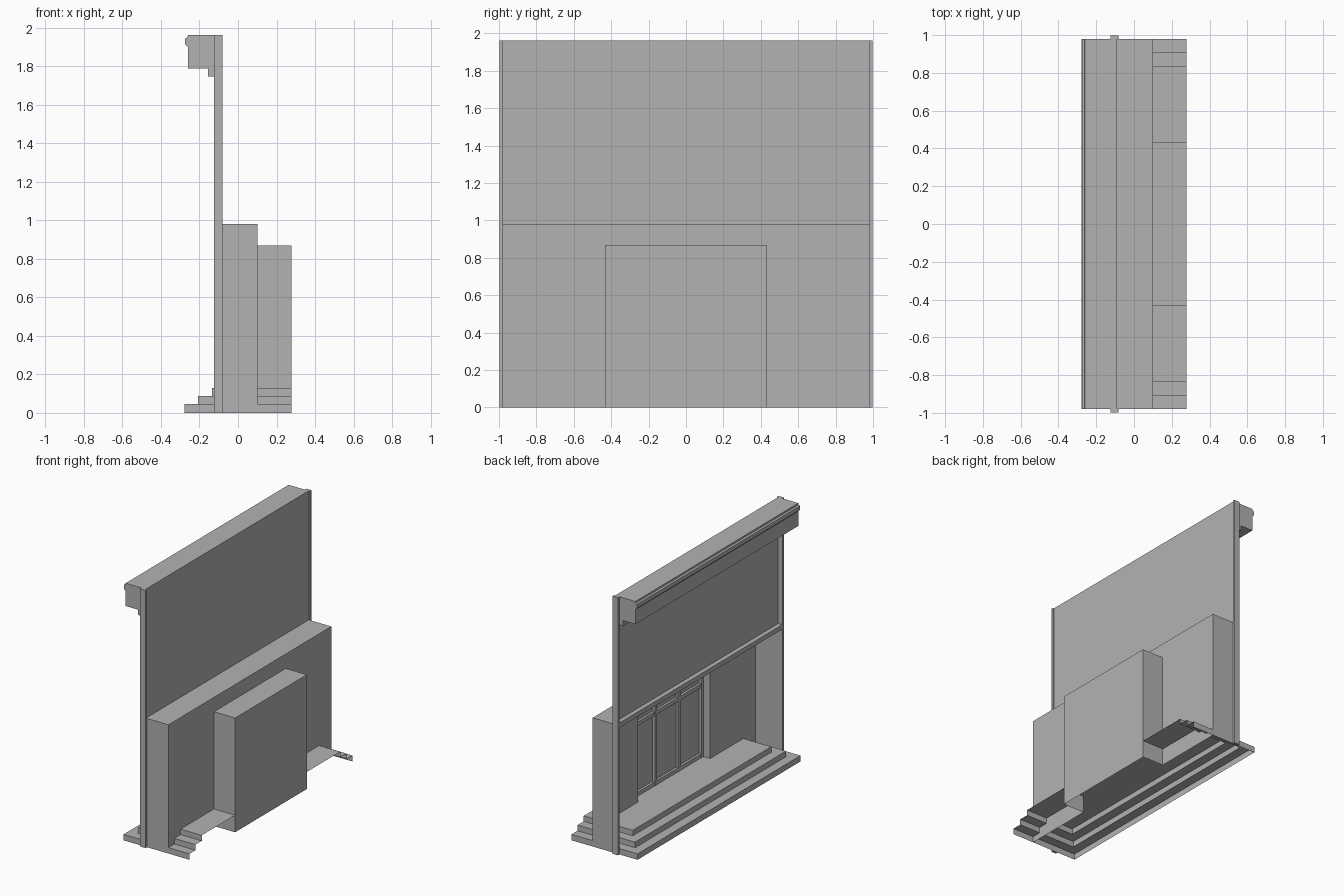
import bpy, bmesh

cube = bpy.data.objects.get("Cube")
if cube:
    bpy.data.objects.remove(cube, do_unlink=True)

grey = bpy.data.materials.new("plain grey")
grey.use_nodes = True
colour = (0.448, 0.448, 0.448, 1)
grey.diffuse_color = colour
grey.node_tree.nodes["Principled BSDF"].inputs["Base Color"].default_value = colour


def finish(name, bm, closed=True):
    if closed:
        bmesh.ops.recalc_face_normals(bm, faces=bm.faces)
    mesh = bpy.data.meshes.new(name)
    bm.to_mesh(mesh)
    bm.free()
    mesh.materials.append(grey)
    obj = bpy.data.objects.new(name, mesh)
    bpy.context.collection.objects.link(obj)
    return obj


def box(name, xs, ys, zs, open_sides=()):
    """Box between limits; open_sides lists (axis, sign) of faces left out."""
    bm = bmesh.new()
    bmesh.ops.create_cube(bm, size=1)
    bm.normal_update()
    gone = [f for f in bm.faces
            if any(f.normal[a] * s > 0.5 for a, s in open_sides)]
    bmesh.ops.delete(bm, geom=gone, context="FACES")
    for v in bm.verts:
        for a, (lo, hi) in enumerate((xs, ys, zs)):
            v.co[a] = lo if v.co[a] < 0 else hi
    return finish(name, bm, closed=False)


def sheet(name, x, ys, zs):
    """Flat upright panel facing along x."""
    bm = bmesh.new()
    corners = [(ys[0], zs[0]), (ys[1], zs[0]), (ys[1], zs[1]), (ys[0], zs[1])]
    bm.faces.new([bm.verts.new((x, y, z)) for y, z in corners])
    return finish(name, bm, closed=False)


def extrude_profile(name, profile, y):
    """Solid with an (x, z) section running from -y to y."""
    bm = bmesh.new()
    face = bm.faces.new([bm.verts.new((px, -y, pz)) for px, pz in profile])
    ext = bmesh.ops.extrude_face_region(bm, geom=[face])
    for v in ext["geom"]:
        if isinstance(v, bmesh.types.BMVert):
            v.co.y = y
    return finish(name, bm)


FRONT, WALL, BACK, REAR = -0.125, -0.09, 0.10, 0.278
HALF, BAY = 0.98, 0.432
TOP, FLOOR, BAY_TOP, BOX_TOP = 1.962, 0.13, 0.87, 0.98

# Hollow steps wrapping three sides, open at the rear and below
bm = bmesh.new()
rings, z = [], 0
for x, y, rise in ((-0.278, 0.98, 0.045), (-0.207, 0.908, 0.088), (-0.135, 0.833, FLOOR)):
    for level in (z, rise):
        outline = [(REAR, -y), (x, -y), (x, y), (REAR, y)]
        rings.append([bm.verts.new((px, py, level)) for px, py in outline])
    z = rise
for low, high in zip(rings, rings[1:]):
    for i in range(3):
        bm.faces.new((low[i + 1], low[i], high[i], high[i + 1]))
bm.faces.new(rings[-1][::-1])
finish("steps", bm)

# Upper wall, side posts and the ledge across the shop opening
sheet("upper_wall", WALL, (-HALF, HALF), (BOX_TOP, TOP))
for side, name in ((1, "left_post"), (-1, "right_post")):
    box(name, (FRONT, -0.081), sorted((side * HALF, side * 0.998)), (0, TOP))
box("ledge", (FRONT, WALL), (-HALF, HALF), (0.965, 1.0))

# Cornice along the top
extrude_profile("cornice", [
    (WALL, TOP), (-0.26, TOP), (-0.262, 1.95), (-0.275, 1.945),
    (-0.275, 1.915), (-0.26, 1.9), (-0.26, 1.788), (-0.155, 1.788),
    (-0.155, 1.748), (WALL, 1.748)], HALF)

# Recessed porch shell, its back wall left open at the bay
box("porch_shell", (WALL, BACK), (-HALF, HALF), (0, BOX_TOP),
    [(0, -1), (0, 1), (2, -1)])
for side, name in ((1, "left_back_wall"), (-1, "right_back_wall")):
    sheet(name, BACK, sorted((side * BAY, side * HALF)), (0, BOX_TOP))
sheet("wall_over_bay", BACK, (-BAY, BAY), (BAY_TOP, BOX_TOP))

# Projecting rear bay
box("rear_bay", (BACK, REAR), (-BAY, BAY), (0, BAY_TOP), [(0, -1), (2, -1)])

# Glazing inside the bay: pane, uprights and rails
GLASS, BAR = 0.175, 0.026
sheet("window_pane", GLASS, (-BAY, BAY), (FLOOR, BAY_TOP))
for i in range(4):
    y = (-1 + 2 * i / 3) * (BAY - BAR / 2)
    box(f"window_upright_{i + 1}", (GLASS - 0.02, GLASS),
        (y - BAR / 2, y + BAR / 2), (FLOOR, BAY_TOP))
for name, z in (("window_sill", FLOOR + 0.015), ("window_transom", 0.68),
                ("window_head", BAY_TOP - 0.015)):
    box(name, (GLASS - 0.018, GLASS), (-BAY, BAY), (z - 0.015, z + 0.015))
